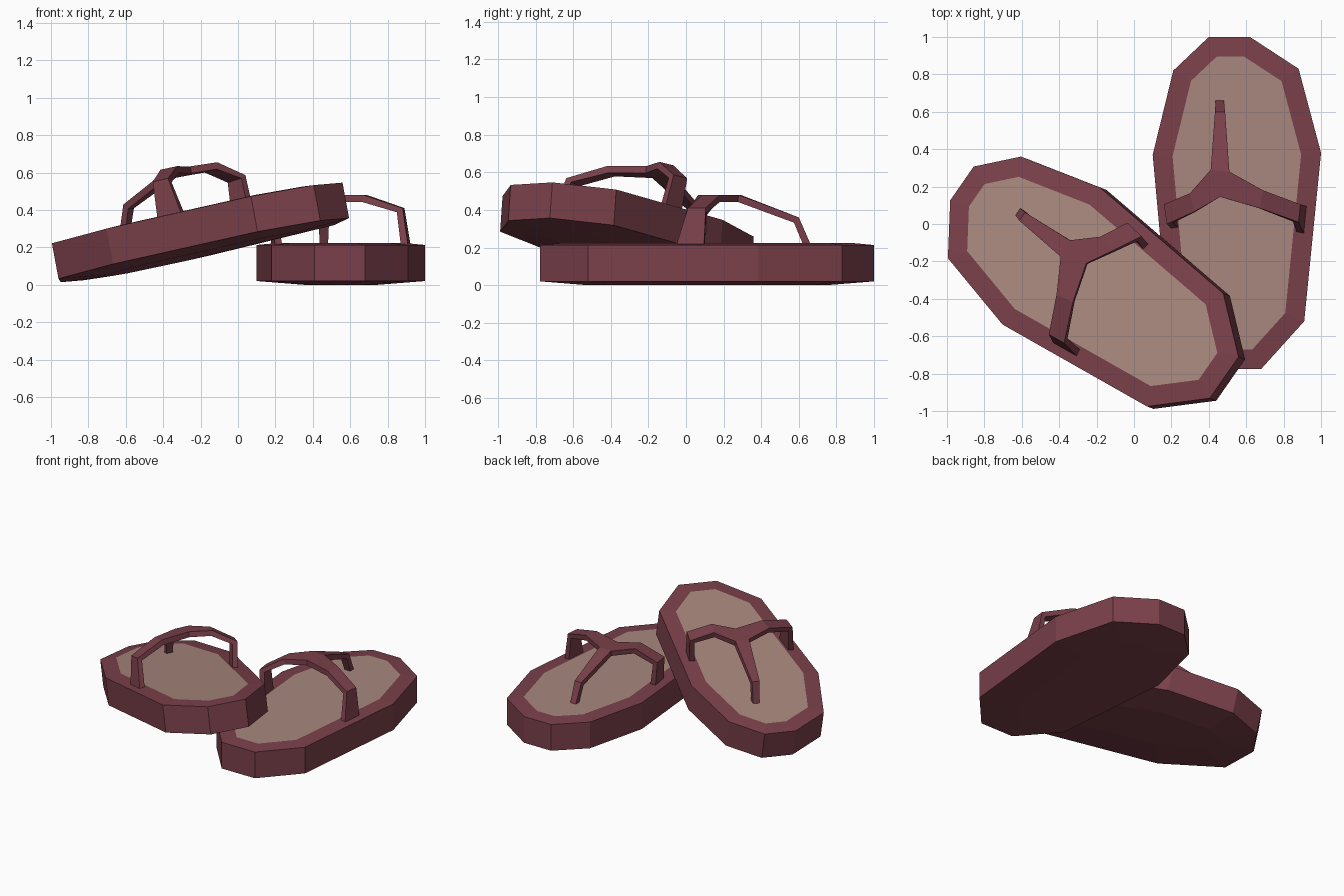
import bpy, bmesh
from mathutils import Matrix, Vector

if "Cube" in bpy.data.objects:
    bpy.data.objects.remove(bpy.data.objects["Cube"])


def material(name, color):
    m = bpy.data.materials.new(name)
    m.diffuse_color = (*color, 1)
    m.use_nodes = True
    m.node_tree.nodes["Principled BSDF"].inputs["Base Color"].default_value = m.diffuse_color
    return m


RED = material("burgundy_rubber", (0.195, 0.051, 0.069))
TAN = material("tan_footbed", (0.39, 0.245, 0.205))

# Sole outline, clockwise from the toe
OUTLINE = [(0.40, 1.0), (0.62, 1.0), (0.88, 0.83), (1.0, 0.38), (0.91, -0.52),
           (0.68, -0.775), (0.41, -0.775), (0.18, -0.51), (0.10, 0.37), (0.21, 0.82)]

# Strap: a triangular hub with three arms, each a run of edge pairs
HUB = [(0.41, 0.29, 0.48), (0.51, 0.28, 0.48), (0.46, 0.145, 0.48)]
ARMS = [
    (0, 1, [[(0.433, 0.60, 0.36), (0.487, 0.60, 0.36)],
            [(0.437, 0.67, 0.20), (0.480, 0.67, 0.20)]]),
    (1, 2, [[(0.69, 0.18, 0.48), (0.67, 0.085, 0.48)],
            [(0.89, 0.105, 0.41), (0.88, 0.01, 0.41)],
            [(0.925, 0.095, 0.20), (0.91, -0.055, 0.20)]]),
    (2, 0, [[(0.32, 0.065, 0.48), (0.30, 0.165, 0.48)],
            [(0.175, 0.0, 0.39), (0.16, 0.105, 0.39)],
            [(0.20, -0.025, 0.20), (0.18, 0.10, 0.20)]]),
]


def finish(bm, name, matrix, mats):
    bmesh.ops.transform(bm, matrix=matrix, verts=bm.verts)
    if matrix.determinant() < 0:
        bmesh.ops.reverse_faces(bm, faces=bm.faces)
    mesh = bpy.data.meshes.new(name)
    bm.to_mesh(mesh)
    bm.free()
    for m in mats:
        mesh.materials.append(m)
    ob = bpy.data.objects.new(name, mesh)
    bpy.context.collection.objects.link(ob)
    return ob


def make_sole(name, matrix):
    # Slab with a slightly bulged underside and an inset footbed
    bm = bmesh.new()
    low = [bm.verts.new((x, y, 0.02)) for x, y in OUTLINE]
    top = [bm.verts.new((x, y, 0.213)) for x, y in OUTLINE]
    n = len(OUTLINE)
    base = bm.faces.new(low)
    bed = bm.faces.new(top[::-1])
    for i in range(n):
        j = (i + 1) % n
        bm.faces.new((low[j], low[i], top[i], top[j]))
    bm.normal_update()
    for face, width, z in ((bed, 0.105, 0.223), (base, 0.25, 0.0)):
        bmesh.ops.inset_region(bm, faces=[face], thickness=width, use_even_offset=True)
        for v in face.verts:
            v.co.z = z
    bed.material_index = 1
    finish(bm, name, matrix, [RED, TAN])


def make_strap(name, matrix):
    # Ribbon arms grown from the hub edges, then thickened
    bm = bmesh.new()
    hub = [bm.verts.new(p) for p in HUB]
    bm.faces.new(hub[::-1])
    for i, j, pairs in ARMS:
        a, b = hub[i], hub[j]
        for p, q in pairs:
            c, d = bm.verts.new(p), bm.verts.new(q)
            bm.faces.new((a, b, d, c))
            a, b = c, d
    bm.normal_update()
    ob = finish(bm, name, matrix, [RED])
    mod = ob.modifiers.new("thickness", 'SOLIDIFY')
    mod.thickness = 0.038
    mod.offset = -1


# Mirrored sandal: its heel rests on the flat one
W = Vector((-0.182, 0.067, 0.981)).normalized()
V = Vector((-0.80, 0.568, -0.188))
V = (V - W * V.dot(W)).normalized()
U = W.cross(V)
turn = Matrix((U, V, W)).transposed().to_4x4()
tilted = (Matrix.Translation((-0.283, -0.271, 0.36)) @ turn
          @ Matrix.Translation((-0.539, -0.184, -0.213)))

for label, matrix in (("flat", Matrix.Identity(4)), ("tilted", tilted)):
    make_sole(label + "_sole", matrix)
    make_strap(label + "_strap", matrix)
